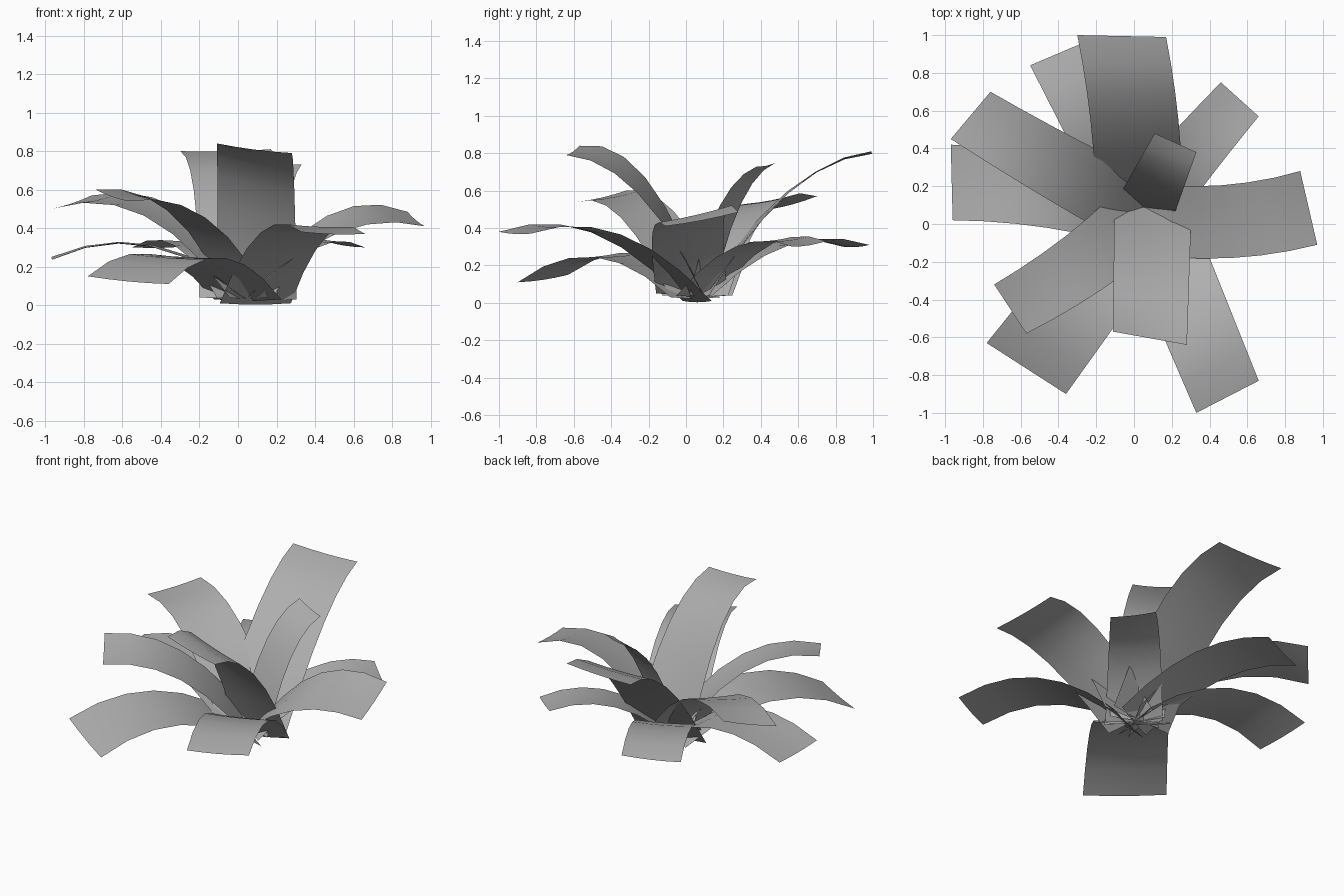
import bpy, bmesh
from mathutils import Vector

if "Cube" in bpy.data.objects:
    bpy.data.objects.remove(bpy.data.objects["Cube"])

SEGS, ACROSS = 6, 4
GUTTER = 0.007

grey = bpy.data.materials.new("leaf_grey")
grey.diffuse_color = (0.43, 0.43, 0.43, 1)
grey.use_nodes = True
grey.node_tree.nodes["Principled BSDF"].inputs["Base Color"].default_value = grey.diffuse_color


def bezier(a, b, c, t):
    return a * (1 - t) ** 2 + b * 2 * t * (1 - t) + c * t * t


def leaf(name, tip_l, tip_r, base, width, f, h_l, h_r, bow=0.0):
    """Arching strap leaf: two Bezier edges joined by a shallow gutter."""
    tip_l, tip_r, base = Vector(tip_l), Vector(tip_r), Vector(base)
    d = (tip_l + tip_r) / 2 - base
    left = Vector((-d.y, d.x, 0)).normalized()
    edges = []
    for s, tip, h in ((1, tip_l, h_l), (-1, tip_r, h_r)):
        start = base + left * s * width / 2
        ctrl = start.lerp(tip, f) + left * bow
        ctrl.z = h
        edges.append((start, ctrl, tip))
    bm = bmesh.new()
    rows = []
    for i in range(SEGS + 1):
        t = i / SEGS
        l, r = bezier(*edges[0], t), bezier(*edges[1], t)
        row = []
        for j in range(ACROSS + 1):
            u = j / ACROSS
            p = l.lerp(r, u)
            p.z -= GUTTER * 4 * u * (1 - u)
            row.append(bm.verts.new(p))
        rows.append(row)
    for a, b in zip(rows, rows[1:]):
        for j in range(ACROSS):
            bm.faces.new((a[j], a[j + 1], b[j + 1], b[j]))
    bmesh.ops.recalc_face_normals(bm, faces=bm.faces)
    if sum(fc.normal.z for fc in bm.faces) < 0:
        bmesh.ops.reverse_faces(bm, faces=bm.faces)
    for fc in bm.faces:
        fc.smooth = True
    me = bpy.data.meshes.new(name)
    bm.to_mesh(me)
    bm.free()
    me.materials.append(grey)
    bpy.context.collection.objects.link(bpy.data.objects.new(name, me))


C = (0.05, 0.06, 0.04)
# Tall inner leaves
leaf("back_tall_leaf", (-.30, 1.0, .80), (.17, .99, .81), (.03, .10, .04), .46, .5, .77, .77, -.04)
leaf("front_tall_leaf", (.28, -.64, .79), (-.11, -.57, .84), (.10, .10, .03), .41, .46, .76, .91)
leaf("inner_upright_leaf", (.11, .48, .75), (.33, .38, .73), (.06, .08, .04), .31, .4, .67, .65)
# Middle leaves
leaf("left_back_leaf", (-.97, .45, .50), (-.76, .70, .57), C, .38, .45, .66, .68, .02)
leaf("left_front_leaf", (-.57, -.58, .54), (-.74, -.32, .60), C, .37, .45, .62, .66, .06)
leaf("right_leaf", (.88, .28, .485), (.97, -.11, .41), (.05, .03, .05), .38, .5, .66, .52, -.09)
# Low drooping outer leaves
leaf("low_back_leaf", (-.55, .84, .30), (-.22, .98, .31), C, .36, .5, .45, .45)
leaf("low_left_leaf", (-.96, .02, .24), (-.97, .42, .25), C, .38, .5, .48, .48, -.07)
leaf("low_left_front_leaf", (-.36, -.90, .11), (-.78, -.63, .15), (.05, .05, .03), .44, .5, .42, .44)
leaf("low_right_front_leaf", (.66, -.83, .37), (.33, -1.0, .38), (.09, .06, .01), .40, .5, .54, .56)
leaf("low_right_back_leaf", (.46, .75, .33), (.66, .57, .30), C, .34, .5, .45, .43, .01)
